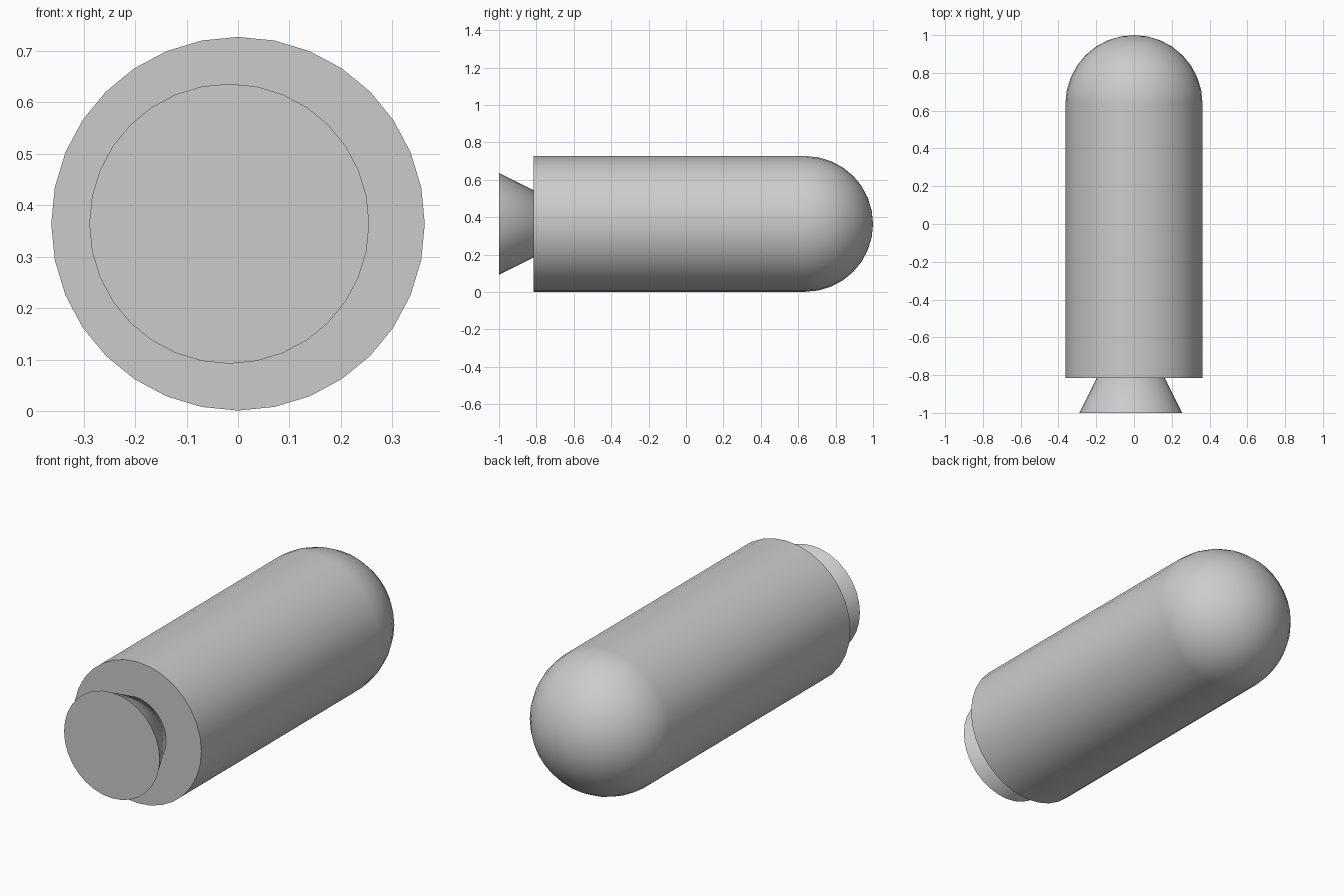
import bpy
from math import pi, radians

if "Cube" in bpy.data.objects:
    bpy.data.objects.remove(bpy.data.objects["Cube"])

R = 0.363          # body radius
AXIS_Z = 0.364     # height of the long axis
SIDES = 32
ALONG_Y = (-pi / 2, 0, 0)   # turns local +z to world +y


def finish(name):
    ob = bpy.context.object
    ob.name = name
    bpy.ops.object.shade_smooth_by_angle(angle=radians(35))
    return ob


# Straight body tube, closed at both ends
y0, y1 = -0.816, 0.637
bpy.ops.mesh.primitive_cylinder_add(
    vertices=SIDES, radius=R, depth=y1 - y0,
    location=(0, (y0 + y1) / 2, AXIS_Z), rotation=ALONG_Y)
finish("body")

# Rounded nose, its rear half sits inside the body
bpy.ops.mesh.primitive_uv_sphere_add(
    segments=SIDES, ring_count=16, radius=R,
    location=(0, y1, AXIS_Z), rotation=ALONG_Y)
finish("nose")

# Flared nozzle: slightly off-axis cone with its tip buried in the body
r = 0.272
bpy.ops.mesh.primitive_cone_add(
    vertices=SIDES, radius1=r, radius2=0, depth=2 * r,
    location=(-0.017, -1 + r, AXIS_Z), rotation=ALONG_Y)
finish("nozzle")
